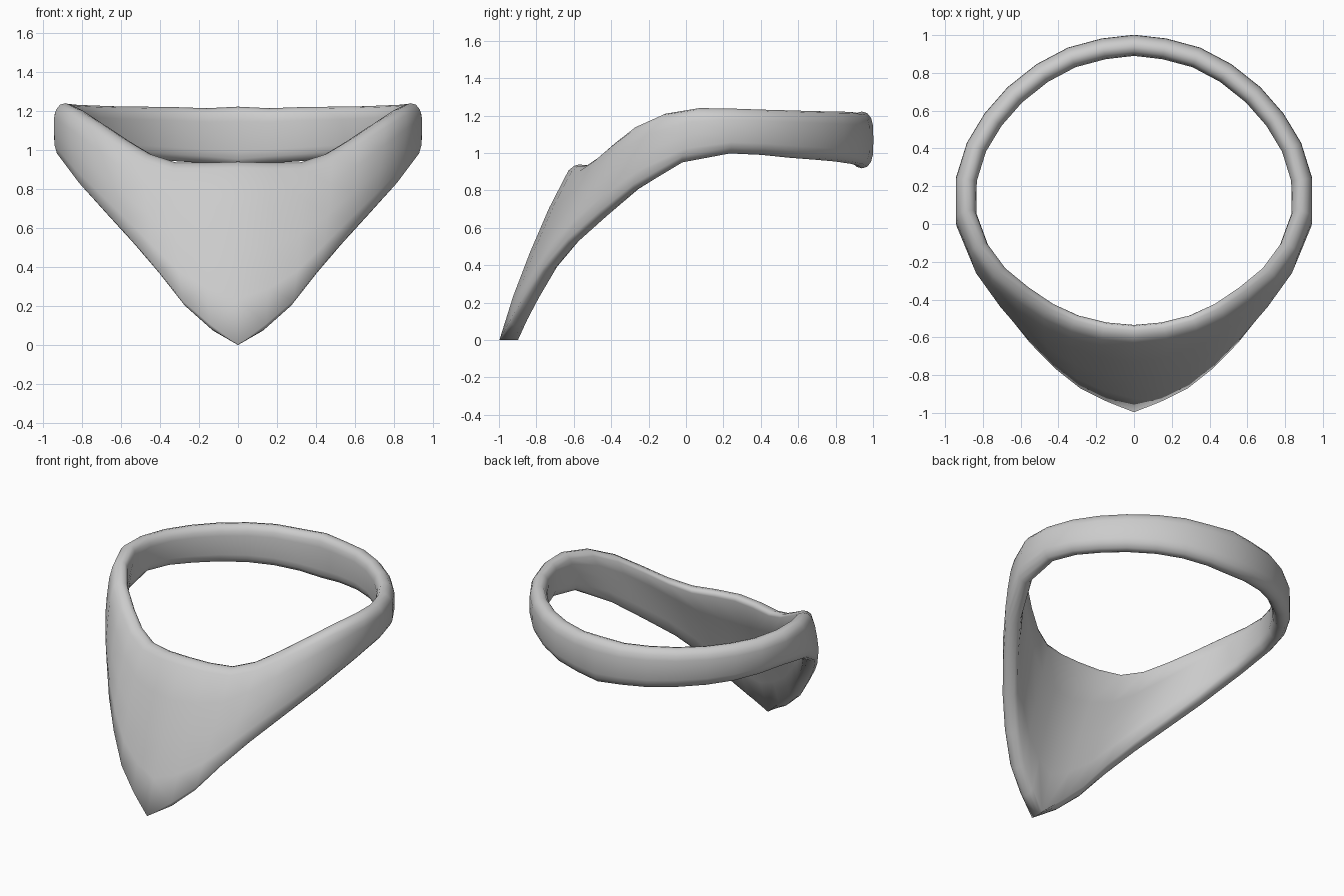
import bpy, bmesh
from mathutils import Vector

if "Cube" in bpy.data.objects:
    bpy.data.objects.remove(bpy.data.objects["Cube"])

# Half-loop stations, front to back: upper rim centre (x, y, z), lower rim centre (x, y, z)
STATIONS = [
    (0, -.565, .94, 0, -.948, 0),
    (.16, -.55, .935, .13, -.905, .075),
    (.315, -.51, .935, .26, -.84, .195),
    (.455, -.445, .98, .385, -.74, .36),
    (.59, -.355, 1.06, .51, -.61, .51),
    (.72, -.25, 1.145, .64, -.445, .655),
    (.822, -.11, 1.21, .768, -.27, .80),
    (.885, .07, 1.24, .88, -.02, .95),
    (.882, .235, 1.238, .885, .235, .998),
    (.83, .405, 1.232, .83, .405, .99),
    (.742, .55, 1.228, .742, .55, .975),
    (.628, .68, 1.224, .628, .68, .965),
    (.483, .795, 1.222, .483, .795, .955),
    (.328, .877, 1.22, .328, .877, .943),
    (.16, .922, 1.214, .16, .922, .932),
    (0, .94, 1.222, 0, .94, .918),
]
HALF = .055   # half thickness of the band
BOW = .022    # outward bow of the section relative to its height
last = len(STATIONS) - 1
tops = [Vector(s[:3]) for s in STATIONS]
bots = [Vector(s[3:]) for s in STATIONS]
mids = [(a + b) / 2 for a, b in zip(tops, bots)]


def outward(i):
    if i in (0, last):
        return Vector((0, -1 if i == 0 else 1, 0))
    t = mids[i + 1] - mids[i - 1]
    return Vector((t.y, -t.x, 0)).normalized()


def section(i):
    """Rounded, slightly bowed cross-section ring at one station."""
    h = (tops[i] - bots[i]).length
    n = outward(i)
    k = .05 if i == 0 else 1          # the tip ends in a flat cut
    side = [(.008 / h, .5), (.035 / h, .85), (.25, 1), (.5, 1), (.75, 1),
            (1 - .035 * k / h, .85 if i else .9), (1 - .008 * k / h, .5)]
    prof = [(0, 0)] + side + [(1, 0)] + [(s, -w) for s, w in reversed(side)]
    return [tops[i].lerp(bots[i], s) + n * (w * HALF + BOW * h * 4 * s * (1 - s))
            for s, w in prof]


# Ring with pointed front plate: loft one half, then mirror
bm = bmesh.new()
rings = [[bm.verts.new(p) for p in section(i)] for i in range(last + 1)]
for a, b in zip(rings, rings[1:]):
    for j in range(len(a)):
        k = (j + 1) % len(a)
        bm.faces.new((a[j], a[k], b[k], b[j]))
mirror = bmesh.ops.duplicate(bm, geom=bm.verts[:] + bm.edges[:] + bm.faces[:])["geom"]
for v in mirror:
    if isinstance(v, bmesh.types.BMVert):
        v.co.x *= -1
bmesh.ops.reverse_faces(bm, faces=[f for f in mirror if isinstance(f, bmesh.types.BMFace)])
bmesh.ops.remove_doubles(bm, verts=bm.verts, dist=.0005)
bmesh.ops.recalc_face_normals(bm, faces=bm.faces)
mesh = bpy.data.meshes.new("pointed_ring")
bm.to_mesh(mesh)
bm.free()
for p in mesh.polygons:
    p.use_smooth = True
ring = bpy.data.objects.new("pointed_ring", mesh)
bpy.context.collection.objects.link(ring)
